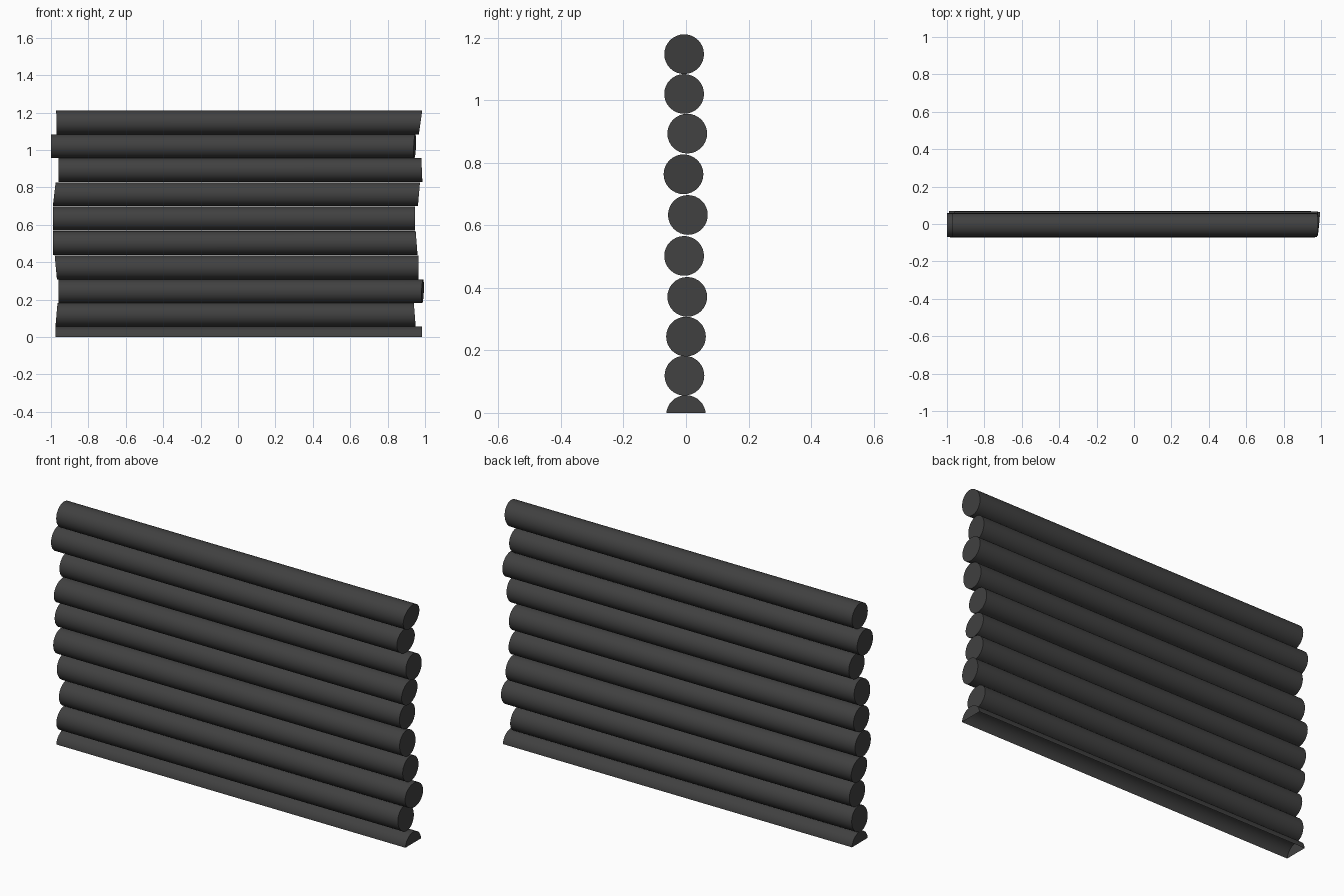
import bpy, bmesh, math

if "Cube" in bpy.data.objects:
    bpy.data.objects.remove(bpy.data.objects["Cube"])

bark = bpy.data.materials.new("charcoal grey")
bark.use_nodes = True
colour = (0.052, 0.052, 0.052, 1)
bark.diffuse_color = colour
bark.node_tree.nodes["Principled BSDF"].inputs["Base Color"].default_value = colour

RADIUS = 0.0635


def make_log(name, y, z, right_end, left_end, depth_slant=0):
    """Log along x; each end is (x at its top, x at its underside)."""
    bm = bmesh.new()
    bmesh.ops.create_cone(bm, cap_ends=True, segments=32, radius1=RADIUS,
                          radius2=RADIUS, depth=2)
    for v in bm.verts:
        # turn upright cylinder onto x, sawing each end at a slight angle
        side, up, along = v.co
        top, under = left_end if along > 0 else right_end
        t = (up / RADIUS + 1) / 2
        x = under + (top - under) * t
        if along > 0:
            x += depth_slant * side / RADIUS
        v.co = (x, y + side, z + up)
    # the ground cuts away anything below it, leaving the underside open
    if z < RADIUS:
        bmesh.ops.bisect_plane(bm, geom=bm.verts[:] + bm.edges[:] + bm.faces[:],
                               plane_co=(0, 0, 0), plane_no=(0, 0, 1),
                               clear_inner=True)
    bmesh.ops.recalc_face_normals(bm, faces=bm.faces[:])
    if max(bm.faces, key=lambda f: f.calc_center_median().z).normal.z < 0:
        bmesh.ops.reverse_faces(bm, faces=bm.faces[:])
    mesh = bpy.data.meshes.new(name)
    bm.to_mesh(mesh)
    bm.free()
    mesh.materials.append(bark)
    log = bpy.data.objects.new(name, mesh)
    bpy.context.collection.objects.link(log)
    bpy.ops.object.select_all(action="DESELECT")
    log.select_set(True)
    bpy.context.view_layer.objects.active = log
    bpy.ops.object.shade_smooth_by_angle(angle=math.radians(35))


# stacked logs, bottom to top: y, z, right end, left end, slant of left cut
logs = [
    (0, -0.007, (-0.975, -0.975), (0.983, 0.983)),
    (-0.005, 0.119, (-0.965, -0.976), (0.94, 0.95)),
    (0, 0.244, (-0.96, -0.96), (0.99, 0.985), 0.006),
    (0.004, 0.371, (-0.98, -0.968), (0.965, 0.965)),
    (-0.006, 0.502, (-0.988, -0.988), (0.95, 0.96)),
    (0.006, 0.633, (-0.988, -0.988), (0.945, 0.945)),
    (-0.008, 0.763, (-0.975, -0.99), (0.973, 0.962)),
    (0.004, 0.893, (-0.96, -0.96), (0.98, 0.986)),
    (-0.006, 1.02, (-1, -1), (0.948, 0.943), 0.006),
    (-0.006, 1.147, (-0.972, -0.97), (0.985, 0.967)),
]
for i, spec in enumerate(logs):
    make_log(f"wall_log_{i + 1}", *spec)
